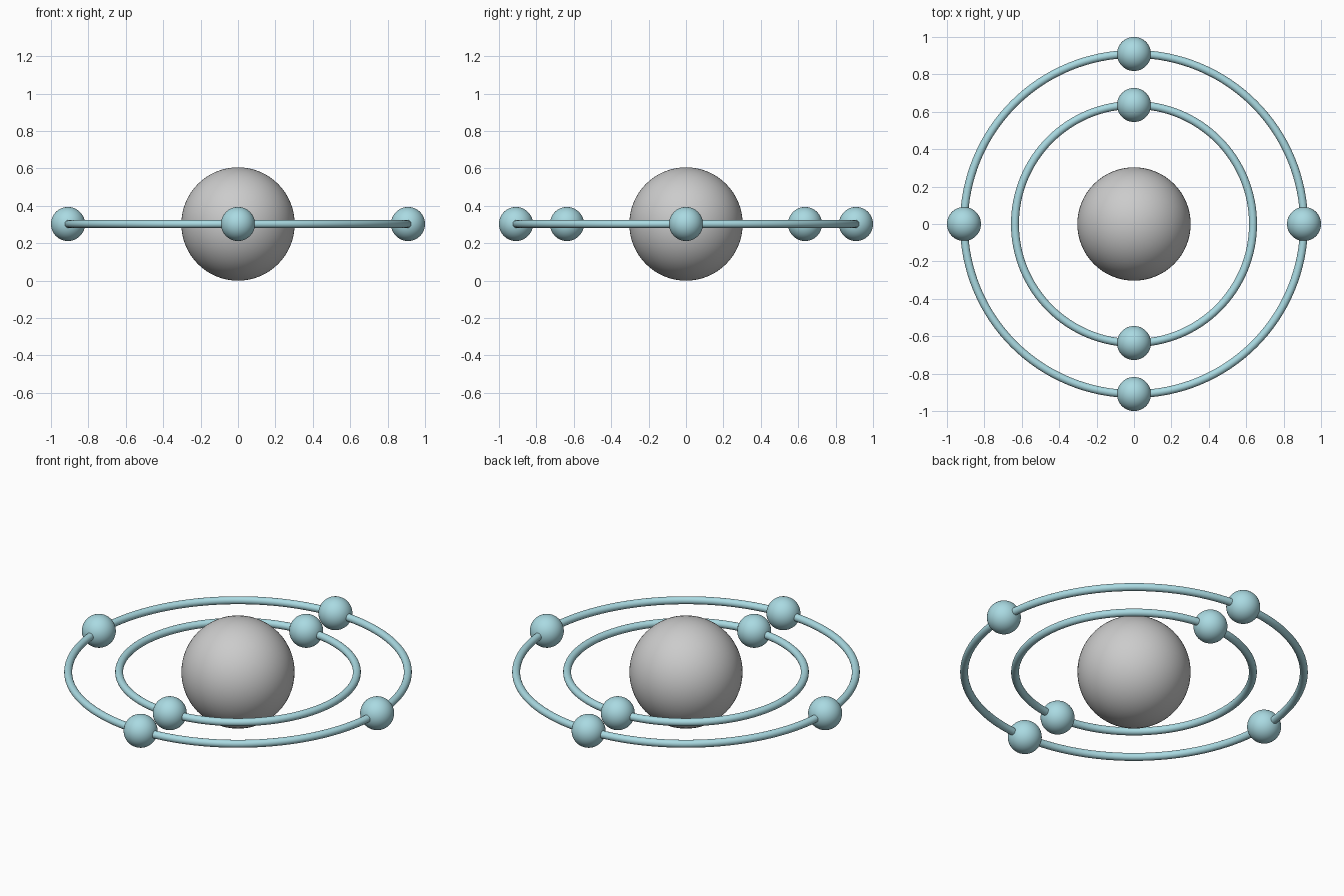
import bpy
from math import pi, cos, sin

if "Cube" in bpy.data.objects:
    bpy.data.objects.remove(bpy.data.objects["Cube"])

UNIT = 1 / 3.3          # nucleus radius, so the full width is 2
Z = UNIT                # height of the orbit plane

blue = bpy.data.materials.new("pale_blue")
blue.diffuse_color = (0.40, 0.70, 0.76, 1)
blue.use_nodes = True
blue.node_tree.nodes["Principled BSDF"].inputs["Base Color"].default_value = blue.diffuse_color


def finish(name, mat=None):
    ob = bpy.context.object
    ob.name = name
    bpy.ops.object.shade_smooth()
    if mat:
        ob.data.materials.append(mat)
    return ob


def ball(name, radius, loc, mat=None):
    bpy.ops.mesh.primitive_uv_sphere_add(segments=64, ring_count=32, radius=radius, location=loc)
    return finish(name, mat)


def shell(name, radius, angles):
    # orbit ring
    bpy.ops.mesh.primitive_torus_add(major_radius=radius, minor_radius=0.07 * UNIT,
                                     major_segments=128, minor_segments=24, location=(0, 0, Z))
    finish(name + "_orbit", blue)
    # electrons sitting on the ring
    for i, a in enumerate(angles):
        ball(f"{name}_electron_{i + 1}", 0.3 * UNIT,
             (radius * cos(a), radius * sin(a), Z), blue)


# central nucleus
ball("nucleus", UNIT, (0, 0, Z))
# two on the inner orbit, four on the outer
shell("inner", 2.1 * UNIT, [pi / 2, -pi / 2])
shell("outer", 3.0 * UNIT, [k * pi / 2 for k in range(4)])
